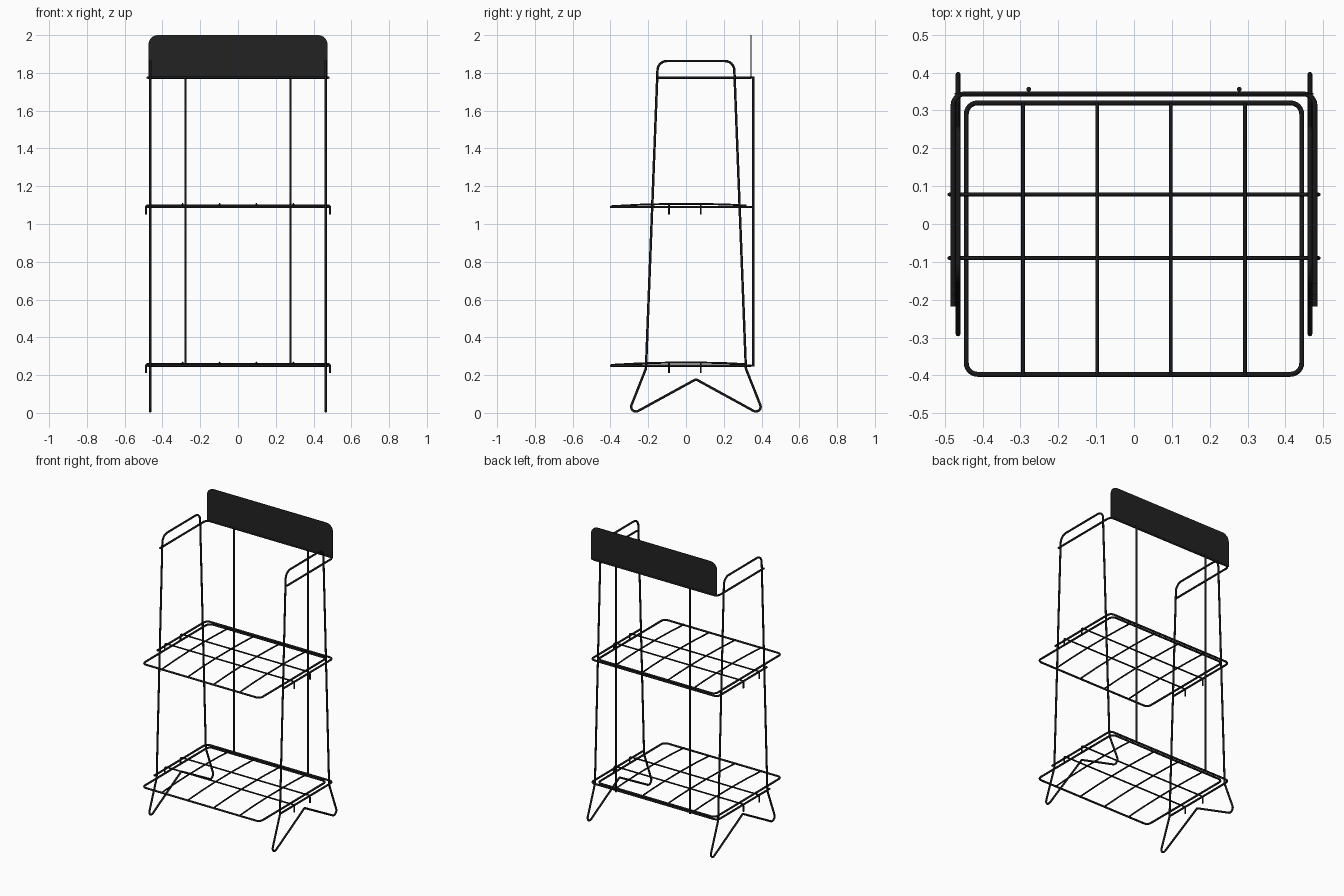
import bpy, bmesh, math
from mathutils import Vector

cube = bpy.data.objects.get("Cube")
if cube:
    bpy.data.objects.remove(cube, do_unlink=True)


def material(name, value):
    mat = bpy.data.materials.new(name)
    mat.use_nodes = True
    colour = (value, value, value, 1)
    mat.diffuse_color = colour
    mat.node_tree.nodes["Principled BSDF"].inputs["Base Color"].default_value = colour
    return mat


WIRE = material("black wire", 0.010)
SHEET = material("charcoal sheet", 0.016)


def fillet(points, radii, closed=False, steps=6):
    """Round each corner of a path with its own radius."""
    pts = [Vector(p) for p in points]
    out = []
    for i, p in enumerate(pts):
        end = not closed and i in (0, len(pts) - 1)
        r = radii[i] if isinstance(radii, (list, tuple)) else radii
        if end or r == 0:
            out.append(p)
            continue
        a = (pts[i - 1] - p).normalized()
        b = (pts[(i + 1) % len(pts)] - p).normalized()
        half = a.angle(b) / 2
        centre = p + (a + b).normalized() * (r / math.sin(half))
        start = p + a * (r / math.tan(half)) - centre
        stop = p + b * (r / math.tan(half)) - centre
        sweep = start.angle(stop)
        for k in range(steps + 1):
            t = k / steps
            arc = (start * math.sin((1 - t) * sweep) + stop * math.sin(t * sweep)) / math.sin(sweep)
            out.append(centre + arc)
    return out


def wire(name, paths, radius, closed=False):
    """Sweep round wire along each path and turn it into a mesh."""
    curve = bpy.data.curves.new(name, 'CURVE')
    curve.dimensions = '3D'
    curve.bevel_depth = radius
    curve.bevel_resolution = 2
    curve.use_fill_caps = True
    for path in paths:
        spline = curve.splines.new('POLY')
        spline.points.add(len(path) - 1)
        for point, co in zip(spline.points, path):
            point.co = (*co, 1)
        spline.use_cyclic_u = closed
    curve.materials.append(WIRE)
    obj = bpy.data.objects.new(name, curve)
    bpy.context.collection.objects.link(obj)
    bpy.ops.object.select_all(action='DESELECT')
    obj.select_set(True)
    bpy.context.view_layer.objects.active = obj
    bpy.ops.object.convert(target='MESH')
    bpy.ops.object.shade_smooth_by_angle(angle=math.radians(50))
    return obj


R = 0.0065      # main wire radius
THIN = 0.005    # shelf grid wire radius
SIDE_X = 0.4645
RAIL_X = 0.478
BACK_Y = 0.3435

# Side frames: one bent loop each, with pointed feet
frame_yz = [(-0.149, 1.863), (0.254, 1.863), (0.317, 0.235), (0.419, -0.023),
            (0.0525, 0.178), (-0.314, -0.023), (-0.212, 0.235)]
bends = [0.05, 0.05, 0.03, 0.025, 0.008, 0.025, 0.03]
for label, s in (("left", 1), ("right", -1)):
    loop = fillet([(s * SIDE_X, y, z) for y, z in frame_yz], bends, closed=True)
    wire(label + "_side_frame", [loop], R, closed=True)


def rail(name, z, front_y):
    """U-shaped rail round the sides and back."""
    corners = [(-RAIL_X, front_y, z), (-RAIL_X, BACK_Y, z),
               (RAIL_X, BACK_Y, z), (RAIL_X, front_y, z)]
    wire(name, [fillet(corners, 0.03)], R)


def shelf(name, z):
    # Rounded border
    x, front, back = 0.443, -0.397, 0.32
    border = [(-x, front, z), (x, front, z), (x, back, z), (-x, back, z)]
    wire(name + "_border", [fillet(border, 0.03, closed=True)], R, closed=True)

    # Slightly arched wires from front to back
    profile = [(front, 0.004), (-0.25, 0.012), (-0.1, 0.016),
               (0.1, 0.016), (0.22, 0.013), (back, 0.008)]
    wire(name + "_arched_wires",
         [[(wx, y, z + h) for y, h in profile] for wx in (-0.293, -0.097, 0.097, 0.293)], THIN)

    # Cross wires whose ends hook down over the rails
    hook, top, drop = 0.488, z + 0.009, z - 0.04
    wire(name + "_hooked_wires",
         [fillet([(-hook, y, drop), (-hook, y, top), (hook, y, top), (hook, y, drop)], 0.012)
          for y in (-0.09, 0.078)], THIN)


shelf("lower_shelf", 0.25)
shelf("upper_shelf", 1.09)
rail("lower_rail", 0.25, -0.218)
rail("upper_rail", 1.09, -0.188)
rail("top_rail", 1.775, -0.157)

# Back uprights
wire("back_uprights", [[(x, 0.356, 0.245), (x, 0.356, 1.78)] for x in (-0.278, 0.278)], R)

# Header panel with rounded top corners
w, low, high = 0.474, 1.772, 2.0
outline = fillet([(-w, BACK_Y, low), (w, BACK_Y, low), (w, BACK_Y, high), (-w, BACK_Y, high)],
                 [0, 0, 0.05, 0.05], closed=True, steps=8)
bm = bmesh.new()
bm.faces.new([bm.verts.new(p) for p in outline])
mesh = bpy.data.meshes.new("header_panel")
bm.to_mesh(mesh)
bm.free()
mesh.materials.append(SHEET)
panel = bpy.data.objects.new("header_panel", mesh)
bpy.context.collection.objects.link(panel)
solid = panel.modifiers.new("thickness", 'SOLIDIFY')
solid.thickness = 0.004
solid.offset = 0
